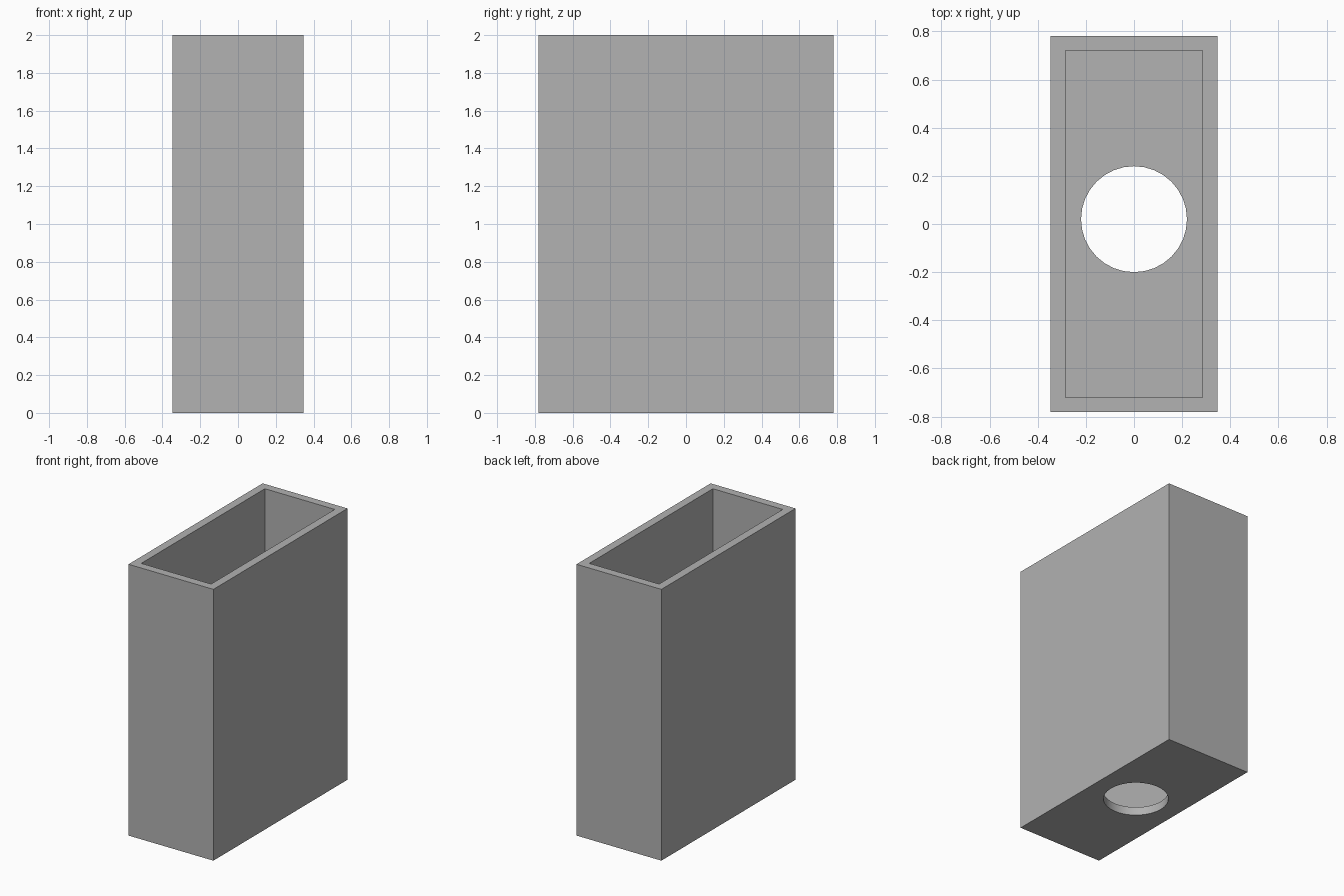
import bpy
import math

default = bpy.data.objects.get("Cube")
if default:
    bpy.data.objects.remove(default, do_unlink=True)

WIDTH, DEPTH, HEIGHT = 0.692, 1.562, 2.0
WALL = 0.061
HOLE_RADIUS, HOLE_Y = 0.22, 0.02

# Single flat grey
grey = bpy.data.materials.new("plain grey")
grey.use_nodes = True
colour = (0.445, 0.445, 0.445, 1)
grey.diffuse_color = colour
grey.node_tree.nodes["Principled BSDF"].inputs["Base Color"].default_value = colour


def add_box(name, size, bottom):
    bpy.ops.mesh.primitive_cube_add(size=1, location=(0, 0, bottom + size[2] / 2))
    box = bpy.context.object
    box.name = name
    box.scale = size
    bpy.ops.object.transform_apply(location=True, rotation=False, scale=True)
    box.data.materials.append(grey)
    return box


def cut(target, cutter):
    modifier = target.modifiers.new("cut", 'BOOLEAN')
    modifier.operation = 'DIFFERENCE'
    modifier.solver = 'EXACT'
    modifier.object = cutter
    bpy.ops.object.select_all(action='DESELECT')
    target.select_set(True)
    bpy.context.view_layer.objects.active = target
    bpy.ops.object.modifier_apply(modifier=modifier.name)
    bpy.data.objects.remove(cutter, do_unlink=True)


# Outer block, hollowed from the top with a floor left in place
holder = add_box("open_box", (WIDTH, DEPTH, HEIGHT), 0)
cavity = add_box("cavity_cutter", (WIDTH - 2 * WALL, DEPTH - 2 * WALL, HEIGHT), WALL)
cut(holder, cavity)

# Round hole through the floor
bpy.ops.mesh.primitive_cylinder_add(
    vertices=32, radius=HOLE_RADIUS, depth=4 * WALL, location=(0, HOLE_Y, 0))
hole = bpy.context.object
hole.name = "hole_cutter"
hole.data.materials.append(grey)
cut(holder, hole)

# Smooth hole wall, sharp box edges
bpy.ops.object.shade_smooth_by_angle(angle=math.radians(30))
